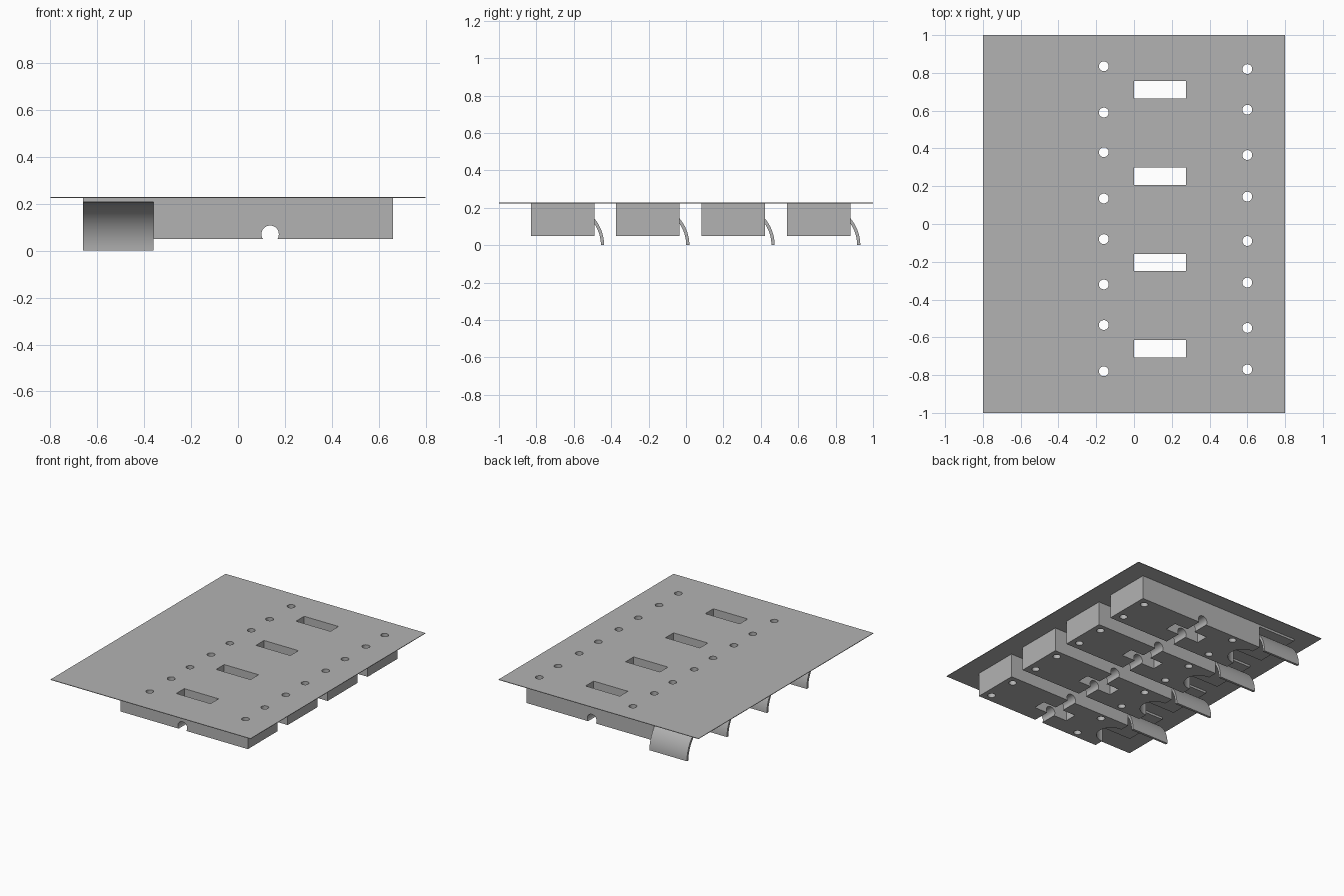
import bpy, bmesh, math
from mathutils import Matrix, Vector

if "Cube" in bpy.data.objects:
    bpy.data.objects.remove(bpy.data.objects["Cube"], do_unlink=True)

grey = bpy.data.materials.new("plain_grey")
grey.use_nodes = True
COLOUR = (0.45, 0.45, 0.45, 1)
grey.diffuse_color = COLOUR
grey.node_tree.nodes["Principled BSDF"].inputs["Base Color"].default_value = COLOUR


def finish(name, bm):
    bmesh.ops.recalc_face_normals(bm, faces=bm.faces[:])
    mesh = bpy.data.meshes.new(name)
    bm.to_mesh(mesh)
    bm.free()
    mesh.materials.append(grey)
    obj = bpy.data.objects.new(name, mesh)
    bpy.context.collection.objects.link(obj)
    return obj


def box(name, x0, x1, y0, y1, z0, z1):
    bm = bmesh.new()
    size = Vector((x1 - x0, y1 - y0, z1 - z0))
    mid = Vector((x0 + x1, y0 + y1, z0 + z1)) / 2
    bmesh.ops.create_cube(bm, size=1, matrix=Matrix.Translation(mid) @ Matrix.Diagonal(size.to_4d()))
    return finish(name, bm)


def cylinder(name, centre, radius, depth, axis="Z", sides=32):
    bm = bmesh.new()
    turn = Matrix.Rotation(math.pi / 2, 4, "X") if axis == "Y" else Matrix()
    bmesh.ops.create_cone(bm, cap_ends=True, segments=sides, radius1=radius, radius2=radius,
                          depth=depth, matrix=Matrix.Translation(centre) @ turn)
    return finish(name, bm)


def cut(obj, cutters):
    for c in cutters:
        mod = obj.modifiers.new("cut", "BOOLEAN")
        mod.operation, mod.solver, mod.object = "DIFFERENCE", "EXACT", c
    deps = bpy.context.evaluated_depsgraph_get()
    mesh = bpy.data.meshes.new_from_object(obj.evaluated_get(deps))
    obj.modifiers.clear()
    obj.data = mesh


def smooth(obj):
    bpy.ops.object.select_all(action="DESELECT")
    obj.select_set(True)
    bpy.context.view_layer.objects.active = obj
    bpy.ops.object.shade_smooth_by_angle(angle=math.radians(30))


def curved_flap(name, y):
    # quarter ring swept along x
    steps, outer, inner = 24, 0.222, 0.205
    angles = [math.pi / 2 * i / steps for i in range(steps + 1)]
    points = [(outer, a) for a in angles] + [(inner, a) for a in reversed(angles)]
    bm = bmesh.new()
    face = bm.faces.new([bm.verts.new((-0.66, y + r * math.cos(a), r * math.sin(a)))
                         for r, a in points])
    new = bmesh.ops.extrude_face_region(bm, geom=[face])["geom"]
    bmesh.ops.translate(bm, vec=(0.3, 0, 0), verts=[v for v in new if isinstance(v, bmesh.types.BMVert)])
    return finish(name, bm)


BLOCK_Y = [-0.66, -0.204, 0.252, 0.71]
LEFT_HOLES = [-0.77, -0.55, -0.31, -0.09, 0.145, 0.365, 0.605, 0.82]
RIGHT_HOLES = [-0.78, -0.535, -0.32, -0.08, 0.135, 0.38, 0.59, 0.835]

# screw holes and slots shared by the plate and the blocks
holes = [cylinder("hole_cutter", (x, y, 0.15), 0.026, 0.5)
         for x, row in ((0.6, LEFT_HOLES), (-0.16, RIGHT_HOLES)) for y in row]
slots = [box("slot_cutter", 0, 0.275, y - 0.046, y + 0.046, -0.1, 0.4) for y in BLOCK_Y]
groove = cylinder("groove_cutter", (0.137, 0, 0.07), 0.037, 3, "Y")
helpers = holes + slots + [groove]

top_plate = box("top_plate", -0.8, 0.8, -1, 1, 0.224, 0.228)
cut(top_plate, holes + slots)

for i, y in enumerate(BLOCK_Y):
    # block with a thin lip above the flap, a rounded end notch, slot, groove and holes
    block = box(f"block_{i + 1}", -0.66, 0.66, y - 0.17, y + 0.17, 0.049, 0.226)
    recess = box("recess_cutter", -0.9, -0.36, y - 0.3, y + 0.3, -0.1, 0.208)
    notch = cylinder("notch_cutter", (-0.355, y, 0.053), 0.1, 0.306)
    near = [h for h in holes if abs(h.data.vertices[0].co.y - y) < 0.2]
    cut(block, [recess, notch, slots[i], groove] + near)
    smooth(block)
    helpers += [recess, notch]
    smooth(curved_flap(f"curved_flap_{i + 1}", y))

for h in helpers:
    bpy.data.objects.remove(h, do_unlink=True)
